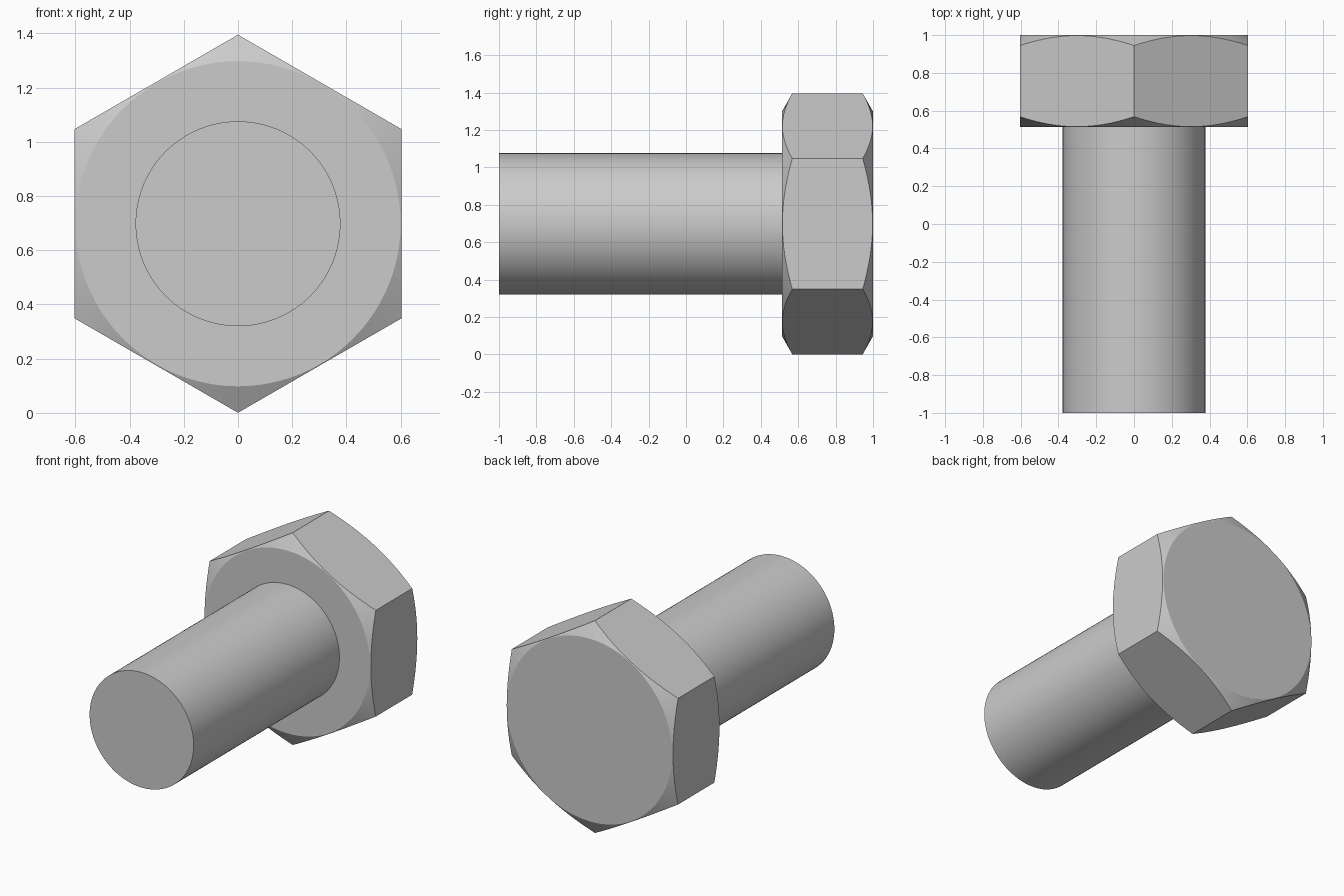
import bpy
import bmesh
from math import cos, sin, pi, radians
from mathutils import Vector

cube = bpy.data.objects.get("Cube")
if cube:
    bpy.data.objects.remove(cube, do_unlink=True)

AXIS_Z = 0.698          # height of the bolt's axis
APOTHEM = 0.604         # centre to flat of the hexagon
CORNER = APOTHEM / cos(pi / 6)
FACE_R = 0.6            # flat disc inside the chamfer
CHAMFER = 0.055         # chamfer depth at the corners
HEAD_FRONT, HEAD_BACK = 0.513, 1.0
SHANK_R = 0.378
STEPS = 16              # segments per hexagon side
N = 6 * STEPS

steel = bpy.data.materials.new("steel grey")
steel.use_nodes = True
colour = (0.6, 0.6, 0.6, 1)
steel.diffuse_color = colour
steel.node_tree.nodes["Principled BSDF"].inputs["Base Color"].default_value = colour


def finish(bm, name):
    """Turn a bmesh into a smooth-shaded steel object."""
    bmesh.ops.recalc_face_normals(bm, faces=bm.faces)
    mesh = bpy.data.meshes.new(name)
    bm.to_mesh(mesh)
    bm.free()
    mesh.materials.append(steel)
    obj = bpy.data.objects.new(name, mesh)
    bpy.context.collection.objects.link(obj)
    bpy.ops.object.select_all(action='DESELECT')
    bpy.context.view_layer.objects.active = obj
    obj.select_set(True)
    bpy.ops.object.shade_smooth_by_angle(angle=radians(25))


def point(r, i, y):
    """Point at radius r, step i, around the bolt's axis; step 0 is the top corner."""
    a = 2 * pi * i / N
    return Vector((r * sin(a), y, AXIS_Z + r * cos(a)))


def hex_radius(i):
    return APOTHEM / cos(2 * pi * (i % STEPS) / N - pi / 6)


# Hexagonal head, with a conical chamfer that leaves curved edges on the flats
bm = bmesh.new()
rims = []
for y, inward in ((HEAD_FRONT, 1), (HEAD_BACK, -1)):
    disc = [bm.verts.new(point(FACE_R, i, y)) for i in range(N)]
    rim = []
    for i in range(N):
        r = hex_radius(i)
        depth = CHAMFER * (r - FACE_R) / (CORNER - FACE_R)
        rim.append(bm.verts.new(point(r, i, y + inward * depth)))
    bm.faces.new(disc)
    for i in range(N):
        j = (i + 1) % N
        bm.faces.new((disc[i], disc[j], rim[j], rim[i]))
    rims.append(rim)

# One flat face for each side of the hexagon
for side in range(6):
    steps = [(side * STEPS + k) % N for k in range(STEPS + 1)]
    bm.faces.new([rims[0][i] for i in steps] + [rims[1][i] for i in reversed(steps)])
finish(bm, "bolt_head")

# Plain round shank with flat ends
bm = bmesh.new()
ends = [[bm.verts.new(point(SHANK_R, i, y)) for i in range(N)]
        for y in (-1.0, HEAD_FRONT + 0.01)]
for ring in ends:
    bm.faces.new(ring)
for i in range(N):
    j = (i + 1) % N
    bm.faces.new((ends[0][i], ends[0][j], ends[1][j], ends[1][i]))
finish(bm, "bolt_shank")
